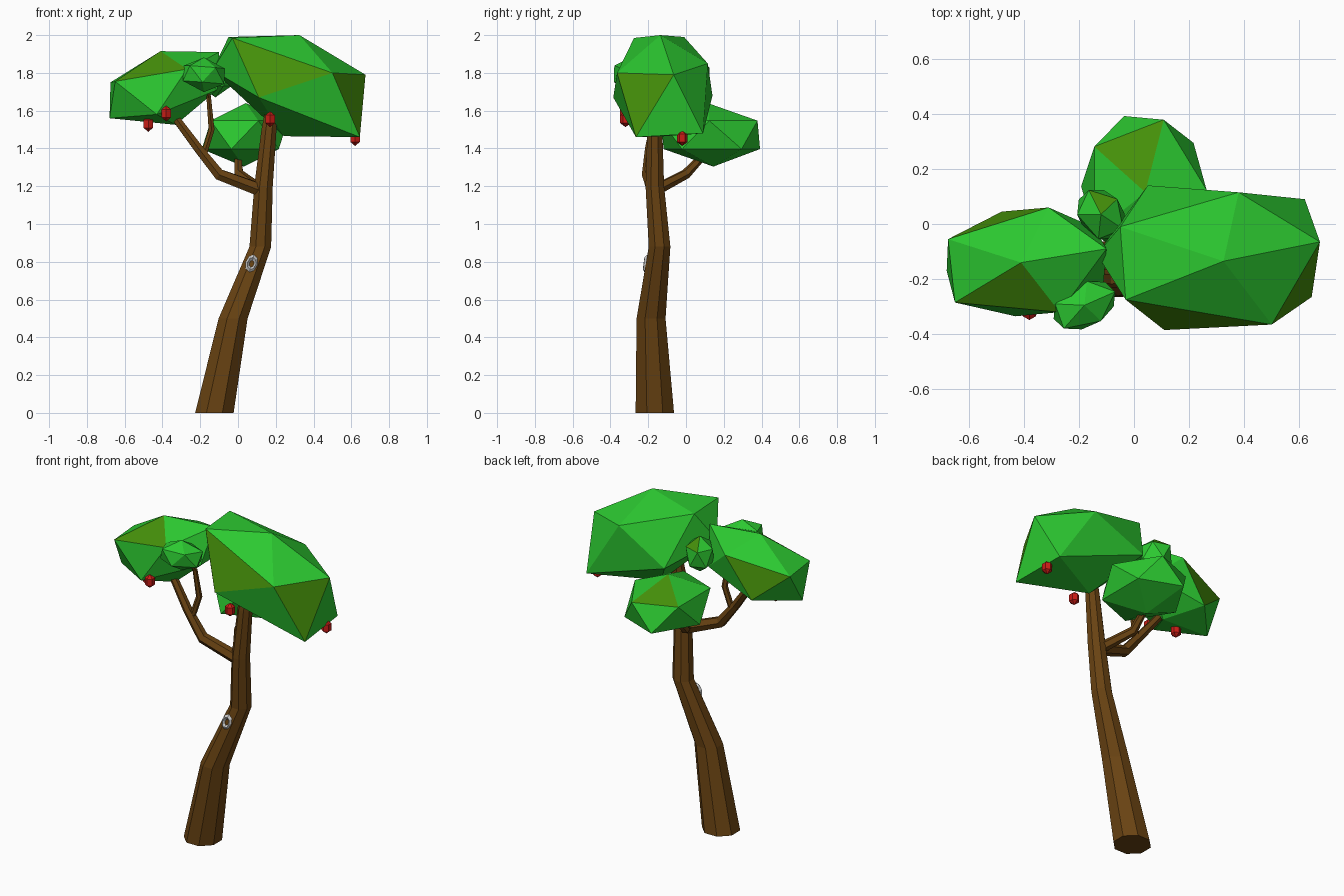
import bpy, bmesh, math
from mathutils import Vector, Matrix

if "Cube" in bpy.data.objects:
    bpy.data.objects.remove(bpy.data.objects["Cube"])


def material(name, rgb):
    m = bpy.data.materials.new(name)
    m.diffuse_color = (*rgb, 1)
    m.use_nodes = True
    m.node_tree.nodes["Principled BSDF"].inputs["Base Color"].default_value = m.diffuse_color
    return m


BARK = material("bark", (0.14, 0.055, 0.006))
LEAF = material("leaf", (0.025, 0.58, 0.03))
OLIVE = material("olive_leaf", (0.06, 0.28, 0.003))
RED = material("fruit_red", (0.6, 0.012, 0.008))


def finish(bm, name, *mats):
    bmesh.ops.recalc_face_normals(bm, faces=bm.faces[:])
    me = bpy.data.meshes.new(name)
    bm.to_mesh(me)
    bm.free()
    for m in mats:
        me.materials.append(m)
    ob = bpy.data.objects.new(name, me)
    bpy.context.collection.objects.link(ob)
    return ob


def limb(name, path, sides, level=False):
    """Tapered tube along (x, y, z, radius) points; level keeps rings horizontal."""
    bm = bmesh.new()
    pts = [Vector(p[:3]) for p in path]
    rings = []
    for i, p in enumerate(pts):
        t = pts[min(i + 1, len(pts) - 1)] - pts[max(i - 1, 0)]
        q = Matrix.Identity(3) if level else Vector((0, 0, 1)).rotation_difference(t).to_matrix()
        ring = []
        for k in range(sides):
            a = math.tau * (k + 0.5) / sides
            ring.append(bm.verts.new(p + q @ Vector((math.cos(a), math.sin(a), 0)) * path[i][3]))
        rings.append(ring)
    for r0, r1 in zip(rings, rings[1:]):
        for k in range(sides):
            n = (k + 1) % sides
            bm.faces.new((r0[k], r0[n], r1[n], r1[k]))
    bm.faces.new(rings[0])
    bm.faces.new(rings[-1])
    return finish(bm, name, BARK)


def foliage(name, centre, bx, by, bz, olive, pulls=()):
    """Icosahedron leaned along three axes; the nearest corner snaps to each pull point."""
    bm = bmesh.new()
    bmesh.ops.create_icosphere(bm, subdivisions=1, radius=1)
    for deg, z in olive:        # darker faces, by azimuth and height
        a, r = math.radians(deg), math.sqrt(0.63 - z * z)
        d = Vector((r * math.cos(a), r * math.sin(a), z))
        min(bm.faces, key=lambda f: (f.calc_center_median() - d).length).material_index = 1
    m = Matrix((bx, by, bz)).transposed().to_4x4()
    bm.transform(Matrix.Translation(centre) @ m)
    free = list(bm.verts)
    for p in pulls:
        v = min(free, key=lambda v: (v.co - Vector(p)).length)
        v.co = p
        free.remove(v)
    return finish(bm, name, LEAF, OLIVE)


# trunk and branches
limb("trunk", [(-0.125, -0.165, 0, 0.11), (-0.026, -0.185, 0.5, 0.083),
               (0.118, -0.14, 0.88, 0.062), (0.135, -0.165, 1.2, 0.053),
               (0.164, -0.165, 1.5, 0.043), (0.18, -0.16, 1.62, 0.035)], 8, level=True)
limb("left_branch", [(0.12, -0.17, 1.18, 0.038), (-0.1, -0.2, 1.262, 0.034),
                     (-0.21, -0.19, 1.40, 0.027), (-0.33, -0.16, 1.56, 0.023),
                     (-0.37, -0.15, 1.66, 0.015)], 6)
limb("upper_twig", [(-0.18, -0.19, 1.37, 0.018), (-0.14, -0.18, 1.5, 0.018),
                    (-0.155, -0.2, 1.67, 0.014), (-0.18, -0.26, 1.77, 0.01)], 6)
limb("back_branch", [(0.11, -0.15, 1.185, 0.032), (0.005, 0.0, 1.265, 0.027),
                     (0.0, 0.09, 1.36, 0.02)], 6)

# leaf masses
foliage("main_foliage", (0.28, -0.115, 1.735),
        (0.44, 0.03, -0.168), (-0.044, 0.295, 0.017), (0.038, -0.013, 0.27),
        [(-108, 0.15), (-36, 0.15)],
        [(0.675, -0.065, 1.79), (0.645, -0.265, 1.46), (0.62, 0.09, 1.48),
         (0.5, -0.365, 1.8), (0.11, -0.385, 1.67), (0.38, 0.115, 1.85),
         (0.05, 0.14, 1.68), (-0.03, -0.275, 1.985), (-0.05, -0.01, 1.99),
         (-0.135, -0.11, 1.815), (0.325, -0.135, 2.0)])
foliage("left_foliage", (-0.37, -0.14, 1.72),
        (0.31, 0.03, 0.075), (-0.03, 0.2, 0.0), (-0.04, 0, 0.195),
        [(-108, 0.63), (108, -0.15)],
        [(-0.65, -0.285, 1.755), (-0.675, -0.055, 1.75), (-0.68, -0.17, 1.56),
         (-0.27, -0.32, 1.82), (-0.43, -0.335, 1.58), (-0.1, -0.09, 1.91),
         (-0.11, -0.21, 1.71), (-0.31, 0.06, 1.83), (-0.48, 0.045, 1.59)])
foliage("back_foliage", (0.036, 0.13, 1.472),
        (0.252, 0, 0), (0, 0.3, 0), (0.005, -0.015, 0.168), [(108, 0.63)])
foliage("front_tuft", (-0.18, -0.295, 1.79),
        (0.125, 0.055, -0.01), (-0.03, 0.085, 0), (0, 0, 0.092), [])
foliage("back_tuft", (-0.12, 0.035, 1.78),
        (0.09, -0.06, 0), (0.04, 0.085, 0), (0, 0, 0.11), [(108, 0.63)])

# hanging fruit
for i, p in enumerate([(-0.475, -0.2, 1.53), (-0.38, -0.32, 1.585),
                       (0.17, -0.32, 1.555), (0.62, -0.02, 1.455)]):
    bm = bmesh.new()
    bmesh.ops.create_uvsphere(bm, u_segments=6, v_segments=3, radius=1)
    bm.transform(Matrix.Translation(p) @ Matrix.Diagonal((0.033, 0.033, 0.042, 1)))
    finish(bm, f"fruit_{i + 1}", RED)

# pale rim of the knot on the trunk
bpy.ops.mesh.primitive_torus_add(major_segments=8, minor_segments=4,
                                 major_radius=0.025, minor_radius=0.012,
                                 location=(0.072, -0.212, 0.79),
                                 rotation=(math.radians(83), math.radians(15), 0))
knot = bpy.context.object
knot.name = "knot_rim"
knot.scale = (0.9, 1.35, 1)
